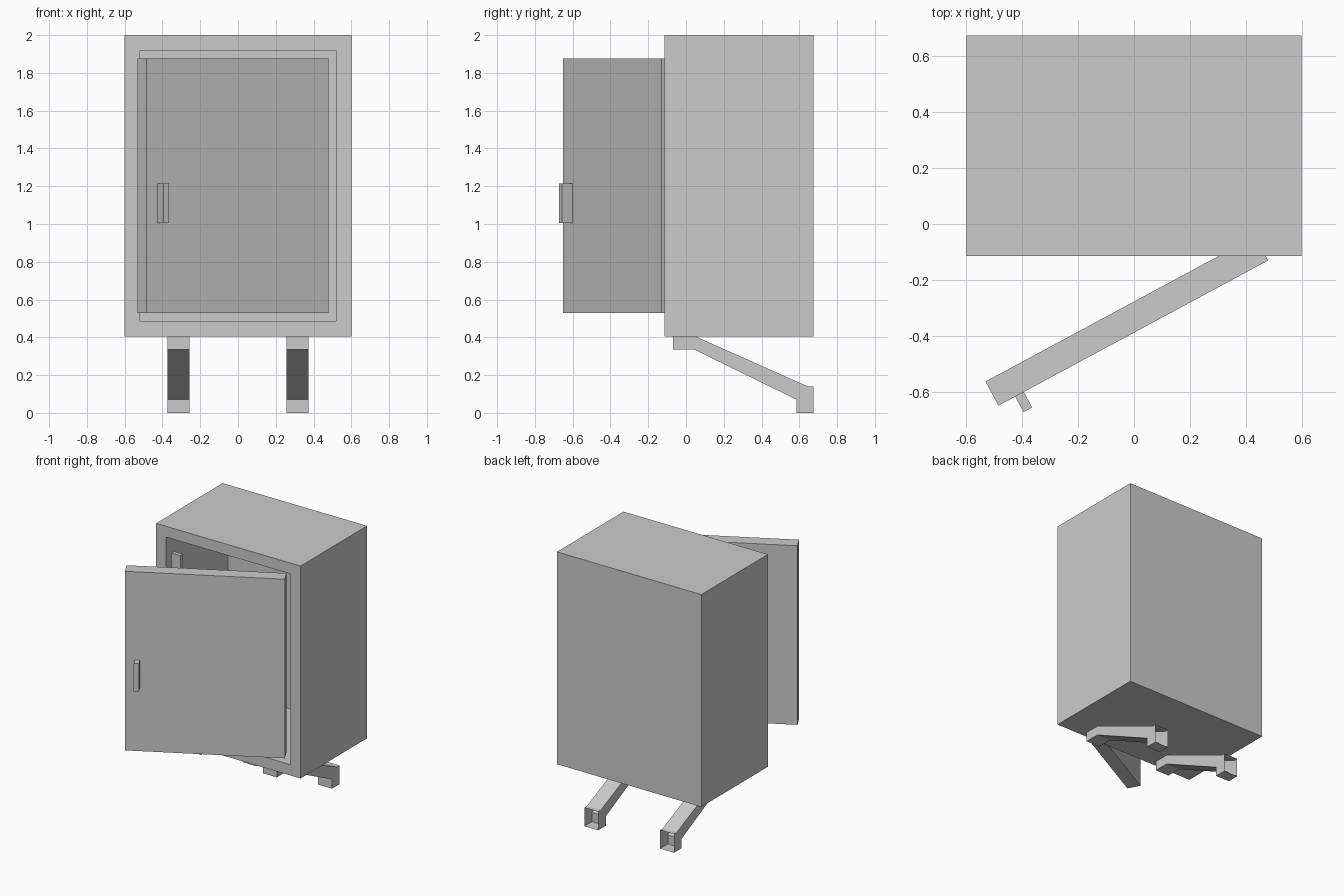
import bpy, bmesh, math
from mathutils import Matrix

if "Cube" in bpy.data.objects:
    bpy.data.objects.remove(bpy.data.objects["Cube"])

grey = bpy.data.materials.new("light grey")
grey.diffuse_color = (0.6, 0.6, 0.6, 1)
grey.use_nodes = True
grey.node_tree.nodes["Principled BSDF"].inputs["Base Color"].default_value = grey.diffuse_color


def finish(name, bm):
    mesh = bpy.data.meshes.new(name)
    bmesh.ops.recalc_face_normals(bm, faces=bm.faces)
    bm.to_mesh(mesh)
    bm.free()
    mesh.materials.append(grey)
    obj = bpy.data.objects.new(name, mesh)
    bpy.context.collection.objects.link(obj)
    return obj


def box_mesh(lo, hi):
    bm = bmesh.new()
    size = [b - a for a, b in zip(lo, hi)]
    mid = [(a + b) / 2 for a, b in zip(lo, hi)]
    bmesh.ops.create_cube(bm, size=1, matrix=Matrix.Translation(mid) @ Matrix.Diagonal((*size, 1)))
    return bm


def box(name, lo, hi):
    return finish(name, box_mesh(lo, hi))


# Cabinet: box whose front is inset into a frame and pushed back into a hollow
bm = box_mesh((-0.6, -0.115, 0.405), (0.6, 0.675, 2.0))
front = min(bm.faces, key=lambda f: f.calc_center_median().y)
bmesh.ops.inset_individual(bm, faces=[front], thickness=0.115)
bmesh.ops.recalc_face_normals(bm, faces=bm.faces)
hollow = bmesh.ops.extrude_discrete_faces(bm, faces=[front])["faces"][0]
bmesh.ops.translate(bm, verts=hollow.verts, vec=(0, 0.735, 0))
finish("cabinet", bm)

# Door stop inside the opening, on the latch side
box("door_stop", (-0.486, -0.095, 0.61), (-0.41, -0.065, 1.80))

# Door and handle, modelled from the free front edge and swung open
swing = Matrix.Translation((-0.485, -0.65, 0)) @ Matrix.Rotation(math.radians(28.3), 4, "Z")
door = box("door", (0, 0, 0.53), (1.096, 0.098, 1.875))
handle = box("handle", (0.068, -0.063, 1.005), (0.103, 0.001, 1.215))
for part in (door, handle):
    part.data.transform(swing)

# Legs: bent tubes sloping backwards, open at the rear end
profile = [(-0.07, 0.405), (0.05, 0.405), (0.645, 0.14), (0.675, 0.14), (0.675, 0),
           (0.585, 0), (0.585, 0.07), (0.045, 0.335), (-0.07, 0.335)]
for name, x in (("left_leg", -0.373), ("right_leg", 0.257)):
    bm = bmesh.new()
    side = bm.faces.new([bm.verts.new((x, y, z)) for y, z in profile])
    new = bmesh.ops.extrude_face_region(bm, geom=[side], use_keep_orig=True)["geom"]
    bmesh.ops.translate(bm, verts=[v for v in new if isinstance(v, bmesh.types.BMVert)],
                        vec=(0.115, 0, 0))
    bmesh.ops.recalc_face_normals(bm, faces=bm.faces)
    rear = [f for f in bm.faces if f.calc_center_median().y > 0.67]
    bmesh.ops.delete(bm, geom=rear, context="FACES_ONLY")
    finish(name, bm)
